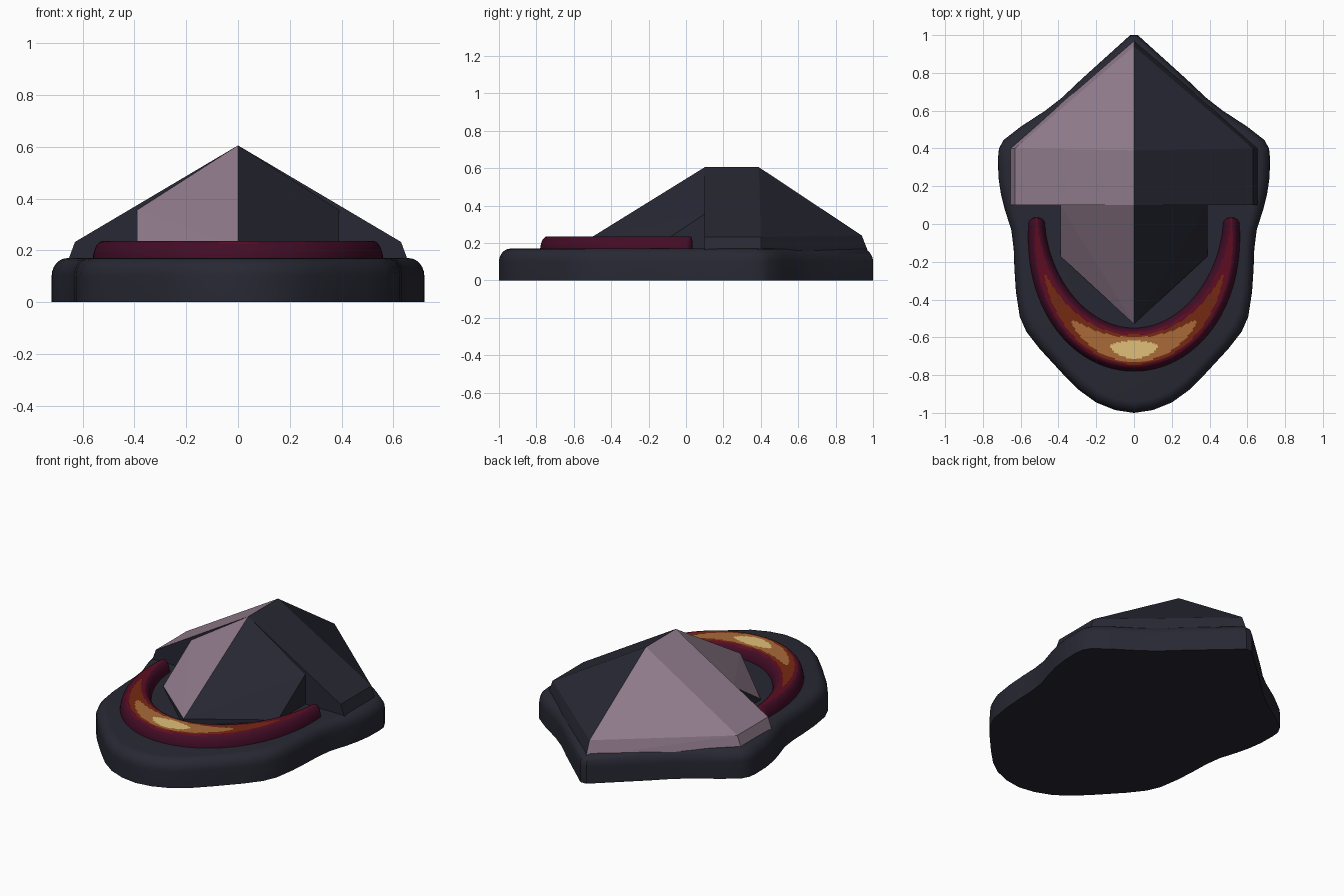
import bpy, bmesh, math
from mathutils import Vector

if "Cube" in bpy.data.objects:
    bpy.data.objects.remove(bpy.data.objects["Cube"])


def material(name, hex_code):
    m = bpy.data.materials.new(name)
    srgb = [int(hex_code[i:i + 2], 16) / 255 for i in (0, 2, 4)]
    m.diffuse_color = [c / 12.92 if c < 0.04 else ((c + 0.055) / 1.055) ** 2.4 for c in srgb] + [1]
    m.use_nodes = True
    m.node_tree.nodes["Principled BSDF"].inputs["Base Color"].default_value = m.diffuse_color
    return m


CHARCOAL = material("charcoal", "272833")
MAUVE = material("mauve", "927c8d")
GLOW = [material("maroon", "430c26"), material("deep red", "5e0c20"), material("rust", "752a12"),
        material("orange", "a86a38"), material("pale yellow", "e0c078")]


def finish(bm, name, mats, smooth_angle=None):
    bmesh.ops.recalc_face_normals(bm, faces=bm.faces)
    mesh = bpy.data.meshes.new(name)
    bm.to_mesh(mesh)
    bm.free()
    for m in mats:
        mesh.materials.append(m)
    ob = bpy.data.objects.new(name, mesh)
    bpy.context.collection.objects.link(ob)
    if smooth_angle:
        bpy.ops.object.select_all(action='DESELECT')
        ob.select_set(True)
        bpy.context.view_layer.objects.active = ob
        bpy.ops.object.shade_smooth_by_angle(angle=math.radians(smooth_angle))
    return ob


# Base slab: half outline mirrored, lofted with a rounded top edge
half = [(0, -1), (.1, -.985), (.2, -.945), (.29, -.88), (.38, -.79), (.5, -.66), (.57, -.57), (.605, -.49),
        (.625, -.36), (.633, -.24), (.637, -.13), (.65, -.03), (.685, .08), (.705, .16), (.718, .25),
        (.72, .35), (.715, .4), (.69, .445), (.6, .515), (.47, .6), (.38, .67), (.28, .765), (.02, 1.0)]
outline = half + [(-x, y) for x, y in reversed(half) if x > 0]
bm = bmesh.new()
sections = [(0, 0)]
for k in range(7):
    a = math.pi / 2 * k / 6
    sections.append((.062 * (1 - math.cos(a)), .10 + .07 * math.sin(a)))
rings = [[bm.verts.new((x * (1 - d / .72), y * (1 - d), z)) for x, y in outline] for d, z in sections]
n = len(outline)
for r0, r1 in zip(rings, rings[1:]):
    for i in range(n):
        bm.faces.new((r0[i], r0[(i + 1) % n], r1[(i + 1) % n], r1[i]))
bm.faces.new(rings[0])
bm.faces.new(rings[-1])
finish(bm, "base_slab", [CHARCOAL], 35)


# Faceted crown: convex pieces, left slopes mauve, the rest charcoal
def faceted(name, points):
    bm = bmesh.new()
    for p in points:
        bm.verts.new(p)
        if p[0] > 0:
            bm.verts.new((-p[0], p[1], p[2]))
    bmesh.ops.convex_hull(bm, input=bm.verts)
    bmesh.ops.recalc_face_normals(bm, faces=bm.faces)
    bm.normal_update()
    for f in bm.faces:
        f.material_index = int(f.calc_center_median().x < -.001 and f.normal.z > .2)
    finish(bm, name, [CHARCOAL, MAUVE])


faceted("gabled_crown", [(0, .1, .605), (0, .39, .605), (.63, .1, .232), (.66, .1, .15), (.63, .4, .232),
                         (.66, .4, .15), (0, .94, .24), (0, .975, .15), (0, .1, .15)])
faceted("front_wedge", [(0, .1, .605), (.39, .1, .355), (.39, -.17, .175), (0, -.53, .215),
                        (.39, .1, .15), (.39, -.17, .15), (0, -.53, .15), (0, .1, .15)])

# Glowing crescent: centreline stations with a half width, rounded at the tips
stations = []
CAP, ARC, ACROSS = 8, 128, 36
caps = [math.pi / 2 * k / CAP for k in range(CAP)]
for a in reversed(caps[1:]):
    stations.append((Vector((.515, .035 * math.sin(a))), Vector((1, 0)), .044 * math.cos(a), 90))
for k in range(ARC + 1):
    t = math.pi * k / ARC
    s = math.sin(t)
    normal = Vector((.665 * math.cos(t), -.515 * s)).normalized()
    stations.append((Vector((.515 * math.cos(t), -.665 * s)), normal, .044 + .071 * s ** 1.2,
                     abs(90 - math.degrees(t))))
for a in caps[1:]:
    stations.append((Vector((-.515, .035 * math.sin(a))), Vector((-1, 0)), .044 * math.cos(a), 90))

bm = bmesh.new()
us = [math.sin(math.pi * (j / ACROSS - .5)) for j in range(ACROSS + 1)]
rows = []
for c, nrm, w, phi in stations:
    row = []
    for u in us:
        p = c + nrm * (w * u)
        e = 1 - min(w * (1 - abs(u)) / .04, 1)
        row.append(bm.verts.new((p.x, p.y, .16 + .076 * math.sqrt(1 - e * e))))
    rows.append(row)
bands = [(92, .8), (66, .68), (40, .58), (14, .42)]   # angular reach, width reach of each hotter band
for i in range(len(rows) - 1):
    phi = (stations[i][3] + stations[i + 1][3]) / 2
    for j in range(ACROSS):
        f = bm.faces.new((rows[i][j], rows[i][j + 1], rows[i + 1][j + 1], rows[i + 1][j]))
        u = abs(us[j] + us[j + 1]) / 2
        f.material_index = sum((phi / p) ** 1.6 + (u / q) ** 1.6 < 1 for p, q in bands)
bmesh.ops.contextual_create(bm, geom=[e for e in bm.edges if e.is_boundary])
finish(bm, "glowing_crescent", GLOW, 50)
